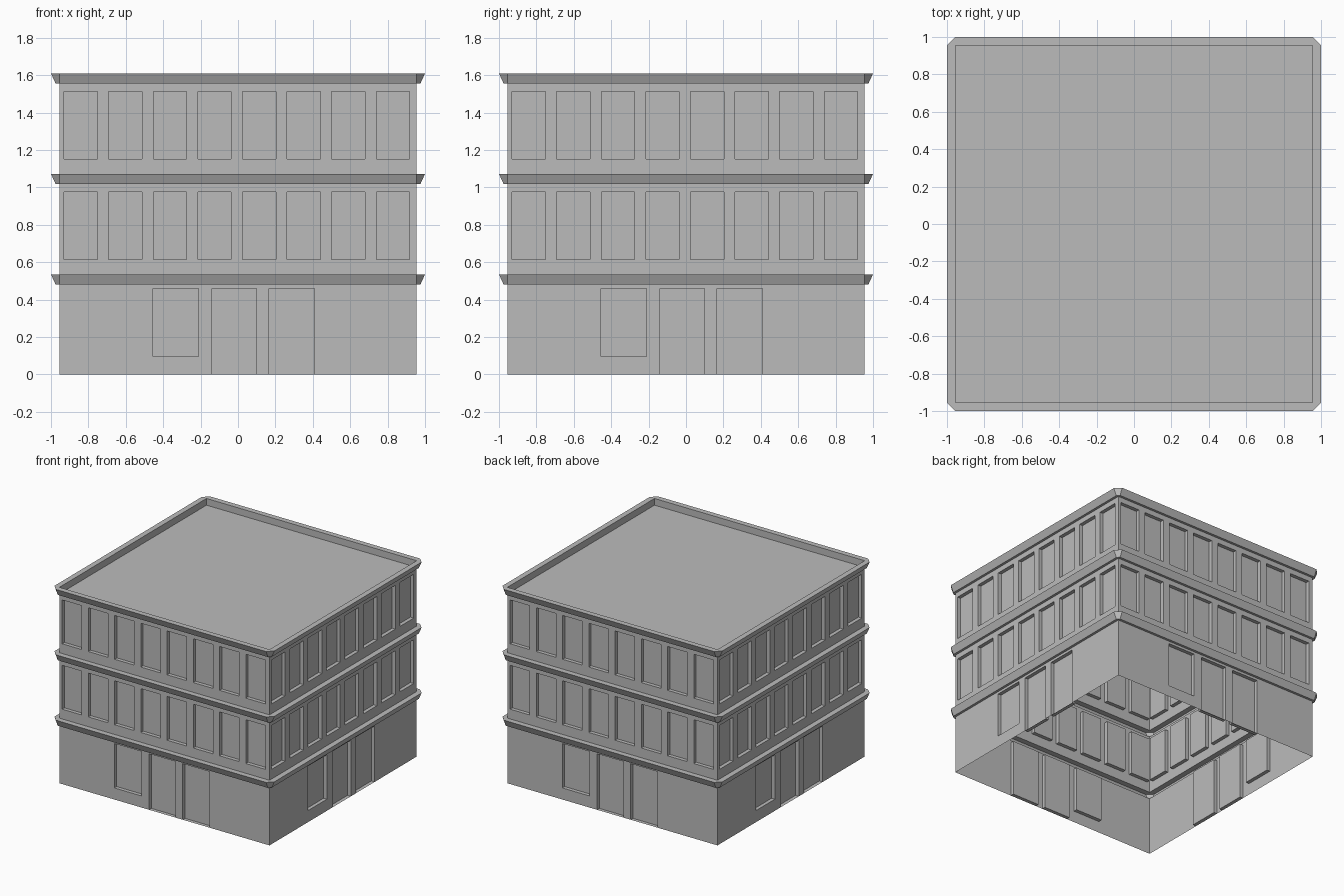
import bpy, bmesh, math

# remove the default cube
cube = bpy.data.objects.get("Cube")
if cube:
    bpy.data.objects.remove(cube)

HALF = 0.955        # half width of the walls
RECESS = 0.03       # depth of windows and doors
STOREY = 0.5375     # height of one storey
BAND = 0.48         # height of the first ledge
BAND_TOP = 0.535

grey = bpy.data.materials.new("plain grey")
grey.use_nodes = True
colour = (0.5, 0.5, 0.5, 1)
grey.diffuse_color = colour
grey.node_tree.nodes["Principled BSDF"].inputs["Base Color"].default_value = colour


def finish(bm, name):
    """Weld the mesh and turn it into a mesh datablock."""
    bmesh.ops.remove_doubles(bm, verts=bm.verts, dist=1e-4)
    mesh = bpy.data.meshes.new(name)
    bm.to_mesh(mesh)
    bm.free()
    mesh.materials.append(grey)
    return mesh


def place(mesh, name, turn=0.0, z=0.0):
    ob = bpy.data.objects.new(name, mesh)
    ob.rotation_euler.z = turn
    ob.location.z = z
    bpy.context.collection.objects.link(ob)


def wall_mesh(name, bottom, top, openings):
    """Flat wall on the front side with each opening pushed inward."""
    bm = bmesh.new()

    def quad(points):
        bm.faces.new([bm.verts.new(p) for p in points])

    xs = sorted({-HALF, HALF} | {v for o in openings for v in o[:2]})
    zs = sorted({bottom, top} | {v for o in openings for v in o[2:]})
    for x0, x1 in zip(xs, xs[1:]):
        for z0, z1 in zip(zs, zs[1:]):
            cx, cz = (x0 + x1) / 2, (z0 + z1) / 2
            if not any(a < cx < b and c < cz < d for a, b, c, d in openings):
                quad([(x0, -HALF, z0), (x1, -HALF, z0), (x1, -HALF, z1), (x0, -HALF, z1)])
    for a, b, c, d in openings:
        loop = [(a, c), (b, c), (b, d), (a, d)]
        outer = [(x, -HALF, z) for x, z in loop]
        inner = [(x, -HALF + RECESS, z) for x, z in loop]
        for i in range(4):
            j = (i + 1) % 4
            quad([outer[i], outer[j], inner[j], inner[i]])
        quad(inner)
    return finish(bm, name)


def ring_mesh(name, profile, cap=False):
    """Loft rings with cut corners through (reach, height) pairs."""
    bm = bmesh.new()
    rings = []
    for r, z in profile:
        h = HALF
        outline = [(-h, -r), (h, -r), (r, -h), (r, h), (h, r), (-h, r), (-r, h), (-r, -h)]
        rings.append([bm.verts.new((x, y, z)) for x, y in outline])
    for low, high in zip(rings, rings[1:]):
        for i in range(8):
            j = (i + 1) % 8
            bm.faces.new([low[i], low[j], high[j], high[i]])
    if cap:
        bm.faces.new(rings[-1])
    return finish(bm, name)


# ground floor: one window and two doorways
ground = wall_mesh("ground_wall", 0, BAND, [
    (-0.455, -0.21, 0.095, 0.46), (-0.14, 0.10, 0, 0.46), (0.165, 0.41, 0, 0.46)])

# upper floors: a row of eight windows
row = [(-0.93 + 0.2385 * i, -0.752 + 0.2385 * i, 0.615, 0.975) for i in range(8)]
upper = wall_mesh("upper_wall", BAND_TOP, BAND + STOREY, row)

for i, side in enumerate(("front", "right_hand", "back", "left_hand")):
    turn = i * math.pi / 2
    place(ground, side + "_ground_wall", turn)
    place(upper, side + "_middle_wall", turn)
    place(upper, side + "_top_wall", turn, STOREY)

# flared ledges between floors, and the parapet with the sunken roof
flare = [(HALF, BAND), (0.975, BAND), (1.0, BAND_TOP), (HALF, BAND_TOP)]
ledge = ring_mesh("ledge", flare)
place(ledge, "lower_ledge")
place(ledge, "middle_ledge", 0, STOREY)
place(ring_mesh("parapet_and_roof", flare + [(HALF, BAND)], cap=True),
      "parapet_and_roof", 0, 2 * STOREY)
